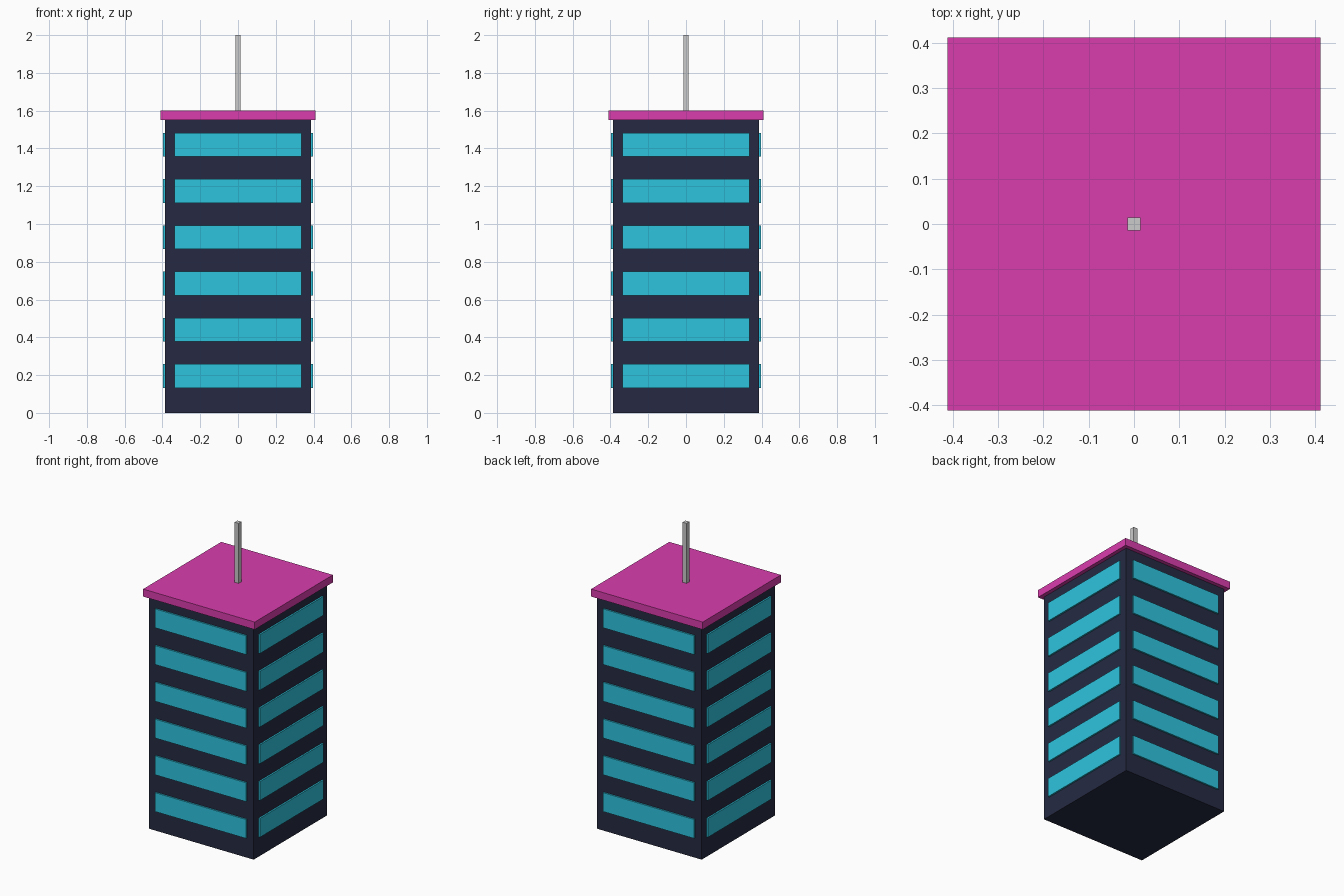
import bpy
from math import pi
from mathutils import Matrix

if "Cube" in bpy.data.objects:
    bpy.data.objects.remove(bpy.data.objects["Cube"])


def material(name, rgb):
    mat = bpy.data.materials.new(name)
    mat.diffuse_color = (*rgb, 1)
    mat.use_nodes = True
    mat.node_tree.nodes["Principled BSDF"].inputs["Base Color"].default_value = mat.diffuse_color
    return mat


def box(name, size, centre, mat=None, turn=0.0):
    """Box of the given size at centre, turned about the tower's axis."""
    bpy.ops.mesh.primitive_cube_add(size=1)
    obj = bpy.context.object
    obj.name = name
    obj.data.transform(Matrix.Rotation(turn, 4, 'Z') @ Matrix.Translation(centre)
                       @ Matrix.Diagonal((*size, 1)))
    if mat:
        obj.data.materials.append(mat)
    return obj


navy = material("navy_wall", (0.019, 0.023, 0.055))
cyan = material("cyan_glass", (0.027, 0.55, 0.73))
pink = material("pink_roof", (0.70, 0.047, 0.42))

WIDTH, HEIGHT = 0.772, 1.55
ROOF = 0.05

# Tower body, overhanging roof slab and antenna
box("tower_body", (WIDTH, WIDTH, HEIGHT), (0, 0, HEIGHT / 2), navy)
box("roof_slab", (0.823, 0.823, ROOF), (0, 0, HEIGHT + ROOF / 2), pink)
box("antenna", (0.029, 0.029, 0.4), (0, 0, 1.8))

# Window bands: six floors on each of the four sides
for floor in range(6):
    z = 0.195 + floor * 0.245
    for side, label in enumerate(("front", "right", "back", "left")):
        box(f"window_{label}_{floor + 1}", (0.67, 0.021, 0.126),
            (0, -WIDTH / 2, z), cyan, side * pi / 2)
